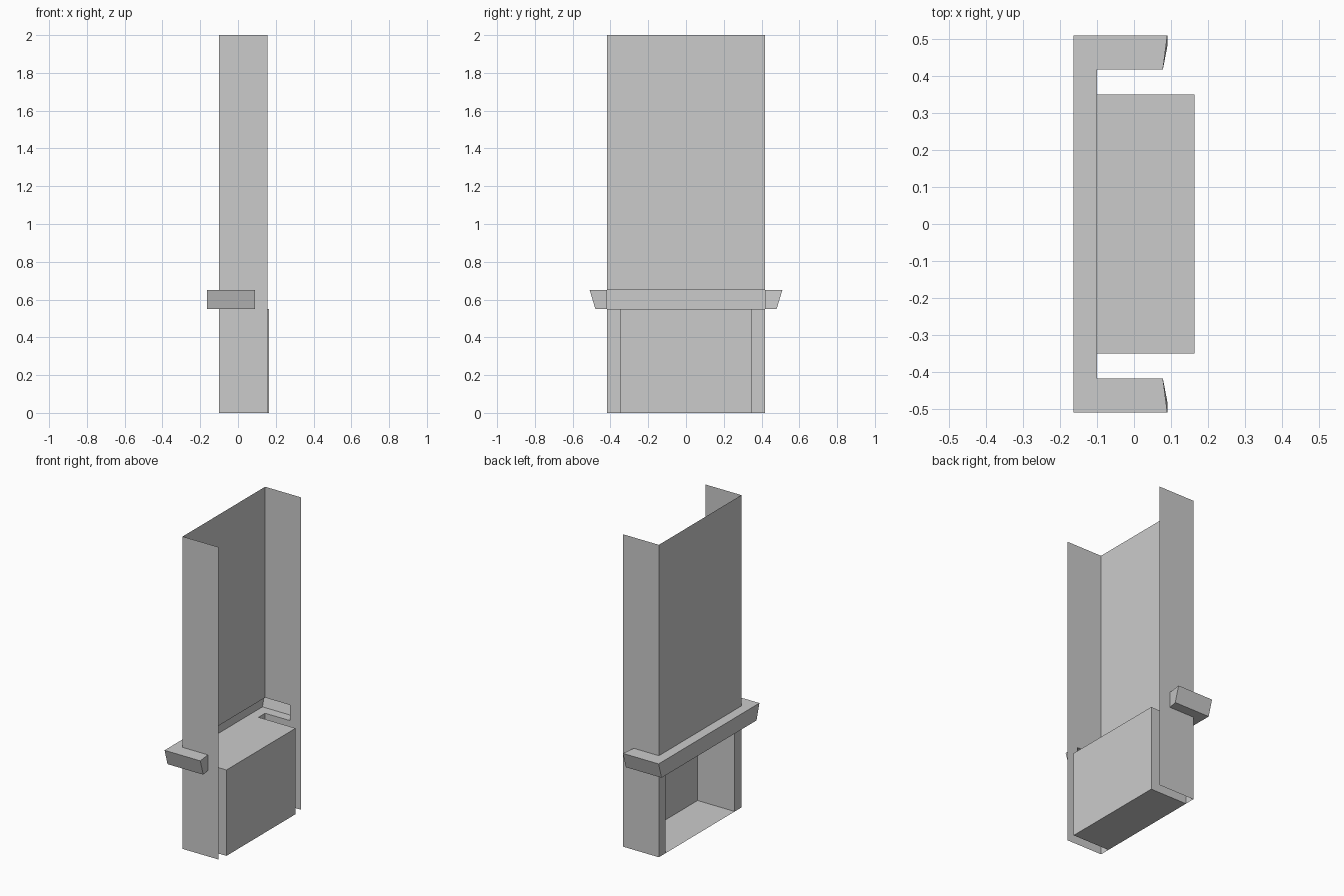
import bpy
import bmesh

if "Cube" in bpy.data.objects:
    bpy.data.objects.remove(bpy.data.objects["Cube"], do_unlink=True)

# Single plain grey finish
grey = bpy.data.materials.new("plain_grey")
grey.use_nodes = True
grey.diffuse_color = (0.6, 0.6, 0.6, 1)
grey.node_tree.nodes["Principled BSDF"].inputs["Base Color"].default_value = (0.6, 0.6, 0.6, 1)

# Main levels and plan lines
TOP, SHELF_TOP, SHELF_LOW = 2.0, 0.65, 0.55
FACE, BACK, DEPTH = -0.10, 0.155, 0.163
HALF, OPENING = 0.417, 0.35
SHELF_FRONT, SHELF_END, SHELF_INNER = -0.163, 0.09, 0.078


def make(name, faces, flip=False):
    """Build a flat-faced sheet object from corner loops."""
    bm = bmesh.new()
    for corners in faces:
        bm.faces.new([bm.verts.new(c) for c in corners])
    bmesh.ops.remove_doubles(bm, verts=bm.verts, dist=0.0005)
    bmesh.ops.recalc_face_normals(bm, faces=bm.faces)
    if flip:
        bmesh.ops.reverse_faces(bm, faces=bm.faces)
    mesh = bpy.data.meshes.new(name)
    bm.to_mesh(mesh)
    bm.free()
    mesh.materials.append(grey)
    obj = bpy.data.objects.new(name, mesh)
    bpy.context.collection.objects.link(obj)
    return obj


def wall(path, low, high):
    """Upright quads along a plan path."""
    return [[(*a, low), (*b, low), (*b, high), (*a, high)]
            for a, b in zip(path, path[1:])]


# Tall chimney breast: front panel with two returns, open behind
breast = [(BACK, -HALF), (FACE, -HALF), (FACE, HALF), (BACK, HALF)]
make("chimney_breast", wall(breast, SHELF_TOP, TOP))

# Return strips beside the hollow shelf ends, and legs beside the opening
for side, label in ((-1, "right"), (1, "left")):
    y = side * HALF
    make(label + "_return", wall([(SHELF_INNER, y), (BACK, y)], SHELF_LOW, SHELF_TOP))
    make(label + "_leg", wall([(FACE, side * OPENING), (FACE, y), (BACK, y)], 0, SHELF_LOW))

# Firebox recess, open at the face
recess = [(FACE, -OPENING), (DEPTH, -OPENING), (DEPTH, OPENING), (FACE, OPENING)]
firebox = wall(recess, 0, SHELF_LOW)
firebox += [[(*p, z) for p in recess] for z in (0, SHELF_LOW)]
make("firebox", firebox)


def shelf_ring(outer, z):
    """Outer and inner plan lines of the wrap-around shelf at one level."""
    out = [(SHELF_END, -outer, z), (SHELF_FRONT, -outer, z),
           (SHELF_FRONT, outer, z), (SHELF_END, outer, z)]
    inn = [(SHELF_INNER, -HALF, z), (FACE, -HALF, z),
           (FACE, HALF, z), (SHELF_INNER, HALF, z)]
    return out, inn


# Hollow mantel shelf with ends that slope in toward the underside
top_out, top_in = shelf_ring(0.51, SHELF_TOP)
low_out, low_in = shelf_ring(0.48, SHELF_LOW)
shelf = []
for i in range(3):
    j = i + 1
    shelf.append([top_out[i], top_out[j], top_in[j], top_in[i]])
    shelf.append([low_out[i], low_out[j], low_in[j], low_in[i]])
    shelf.append([top_out[i], top_out[j], low_out[j], low_out[i]])
for i in (0, 3):
    shelf.append([top_out[i], low_out[i], low_in[i], top_in[i]])
make("mantel_shelf", shelf)
